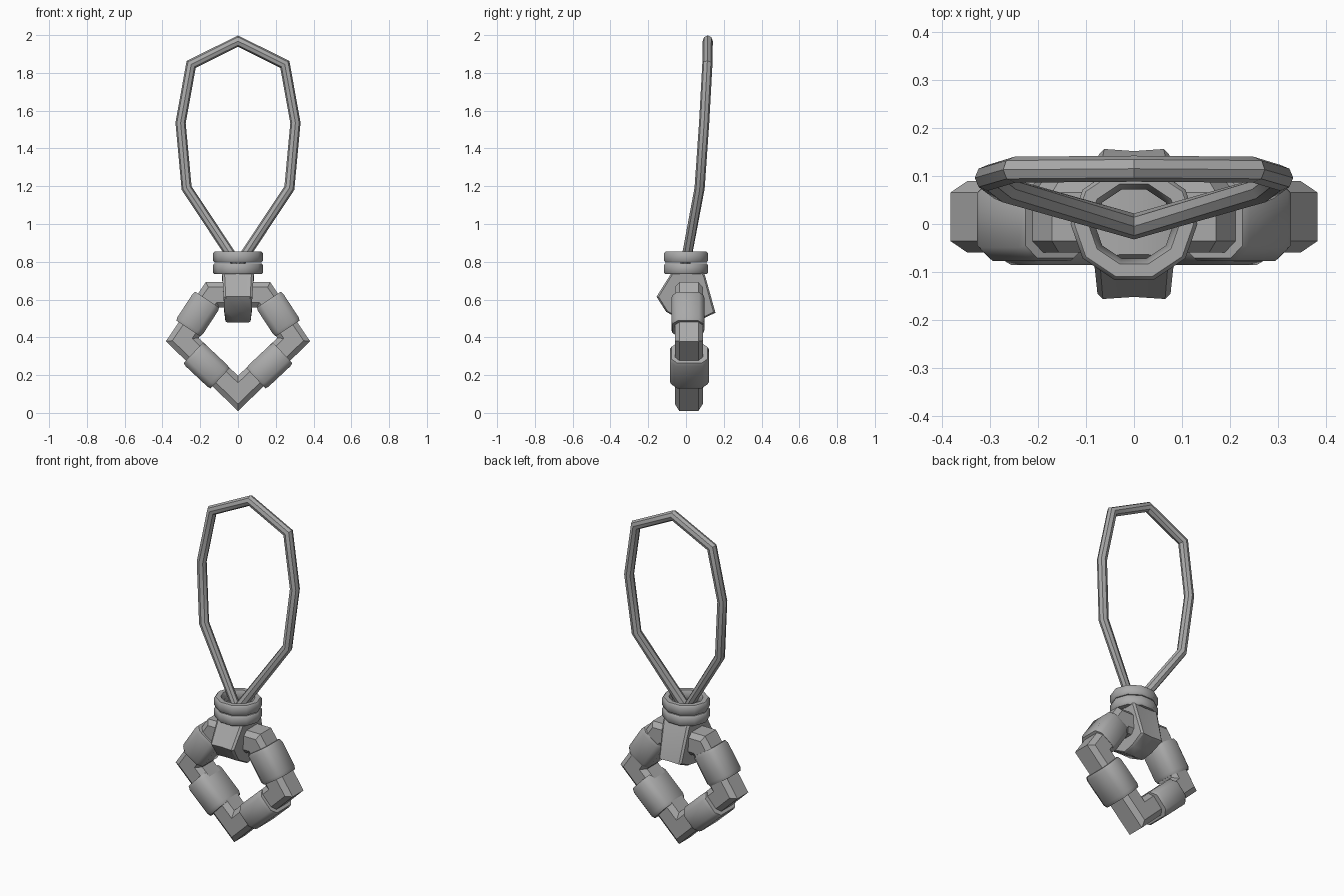
import bpy, bmesh, math
from mathutils import Vector

if "Cube" in bpy.data.objects:
    bpy.data.objects.remove(bpy.data.objects["Cube"])

grey = bpy.data.materials.new("grey")
grey.diffuse_color = (0.40, 0.40, 0.40, 1)
grey.use_nodes = True
grey.node_tree.nodes["Principled BSDF"].inputs["Base Color"].default_value = grey.diffuse_color


def finish(name, bm, angle=40):
    bmesh.ops.recalc_face_normals(bm, faces=bm.faces)
    me = bpy.data.meshes.new(name)
    bm.to_mesh(me)
    bm.free()
    ob = bpy.data.objects.new(name, me)
    bpy.context.collection.objects.link(ob)
    me.materials.append(grey)
    bpy.ops.object.select_all(action='DESELECT')
    bpy.context.view_layer.objects.active = ob
    ob.select_set(True)
    bpy.ops.object.shade_smooth_by_angle(angle=math.radians(angle))
    return ob


def tube(name, path, section, scales=None, closed=True, angle=40):
    """Sweep a section (in-plane, depth) along a path with mitred corners."""
    pts = [Vector(p) for p in path]
    n = len(pts)
    bm = bmesh.new()
    rings = []
    for i, p in enumerate(pts):
        a = pts[(i - 1) % n] if closed or i else None
        b = pts[(i + 1) % n] if closed or i < n - 1 else None
        t1 = (p - a).normalized() if a else (b - p).normalized()
        t2 = (b - p).normalized() if b else t1
        t = (t1 + t2).normalized()
        side = t.cross(Vector((0, 1, 0))).normalized()
        depth = side.cross(t)
        stretch = 1 / max(t.dot(t1), 0.5)
        s = scales[i] if scales else 1
        rings.append([bm.verts.new(p + side * u * s * stretch + depth * v * s)
                      for u, v in section])
    m = len(section)
    for i in range(n if closed else n - 1):
        r, q = rings[i], rings[(i + 1) % n]
        for j in range(m):
            bm.faces.new((r[j], r[(j + 1) % m], q[(j + 1) % m], q[j]))
    if not closed:
        bm.faces.new(rings[0])
        bm.faces.new(rings[-1])
    return finish(name, bm, angle)


def boxy(w, d):
    """Soft eight-sided section with half width w and half depth d."""
    k, l = 0.68, 0.6
    return [(w, -k*d), (w, k*d), (l*w, d), (-l*w, d),
            (-w, k*d), (-w, -k*d), (-l*w, -d), (l*w, -d)]


def mirrored(half):
    """Half loop from top to bottom on the centre line, made into a full loop."""
    return half + [(-x, y, z) for x, y, z in half[-2:0:-1]]


# Hanging cord
circle = [(0.027 * math.cos(a), 0.027 * math.sin(a))
          for a in [math.tau * i / 8 for i in range(8)]]
tube("cord_loop", mirrored([(0, .115, 1.968), (.248, .113, 1.845), (.304, .096, 1.535),
                            (.272, .072, 1.19), (0, -.005, .78)]), circle)

# Diamond ring
tube("diamond_ring", mirrored([(0, .015, .625), (.135, .015, .625),
                               (.295, .015, .388), (0, .015, .103)]), boxy(.067, .074), angle=35)


# Sleeves wrapped round the four arms
def sleeve(name, start, end, w, d, y):
    a, b = Vector((start[0], y, start[1])), Vector((end[0], y, end[1]))
    for side, sx in (("right", 1), ("left", -1)):
        path = [a.lerp(b, f) for f in (0, .1, .9, 1)]
        tube(f"{name}_{side}", [(p.x * sx, p.y, p.z) for p in path],
             boxy(w, d), (.93, 1, 1, .93), closed=False, angle=50)


sleeve("upper_sleeve", (.163, .60), (.263, .447), .081, .087, .010)
sleeve("lower_sleeve", (.238, .317), (.095, .183), .078, .103, .018)

# Strap folded round the top of the ring: rows of (y, z, half width)
bm = bmesh.new()
outline = [(-.065, .76, .085), (-.156, .615, .076), (-.105, .535, .072), (0, .478, .066),
           (.07, .49, .068), (.156, .53, .073), (.10, .73, .085), (.08, .76, .085)]
rows = []
for y, z, w in outline:
    dy, dz = -y * .07, (.6 - z) * .05
    rows.append([bm.verts.new(p) for p in ((-w, y * .93, z + dz), (-w * .85, y, z), (0, y + dy * .4, z),
                                           (w * .85, y, z), (w, y * .93, z + dz))])
for i, r in enumerate(rows):
    q = rows[(i + 1) % len(rows)]
    for j in range(4):
        bm.faces.new((r[j], r[j + 1], q[j + 1], q[j]))
bm.faces.new([r[0] for r in rows])
bm.faces.new([r[-1] for r in rows])
finish("folded_strap", bm, 35)

# Two stacked binding rings
profile = [(.62, 0), (.72, .029), (.94, .029), (1, .02), (1, -.02), (.94, -.029), (.72, -.029)]
for name, z in (("lower_binding", .763), ("upper_binding", .825)):
    bm = bmesh.new()
    rings = []
    for i in range(10):
        a = math.tau * i / 10
        rings.append([bm.verts.new((.132 * r * math.cos(a), .122 * r * math.sin(a), z + h))
                      for r, h in profile])
    for i, r in enumerate(rings):
        q = rings[(i + 1) % 10]
        for j in range(7):
            k = (j + 1) % 7
            bm.faces.new((r[j], r[k], q[k], q[j]))
    finish(name, bm, 50)
